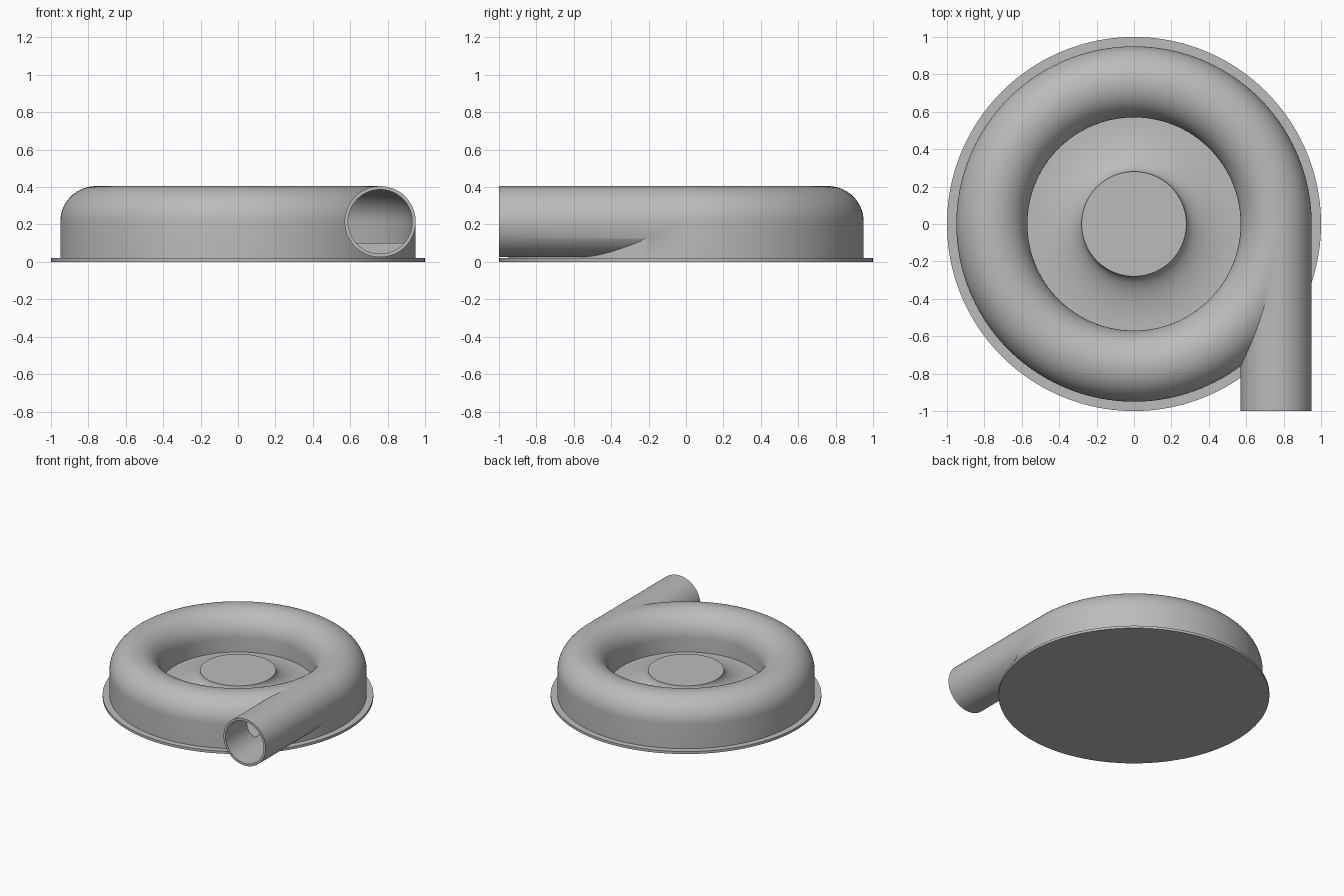
import bpy, bmesh
from math import sin, cos, pi
from mathutils import Matrix

if "Cube" in bpy.data.objects:
    bpy.data.objects.remove(bpy.data.objects["Cube"])

RING, TUBE, MID, WALL = 0.76, 0.19, 0.215, 0.018   # scroll radius, tube radius, axis height, wall
FLOOR, HUB_R, HUB_Z, FLANGE = 0.10, 0.28, 0.22, 0.02

grey = bpy.data.materials.new("cast_grey")
grey.use_nodes = True
colour = (0.5, 0.5, 0.5, 1)
grey.diffuse_color = colour
grey.node_tree.nodes["Principled BSDF"].inputs["Base Color"].default_value = colour


def finish(name, bm):
    bmesh.ops.recalc_face_normals(bm, faces=bm.faces)
    mesh = bpy.data.meshes.new(name)
    bm.to_mesh(mesh)
    bm.free()
    mesh.materials.append(grey)
    obj = bpy.data.objects.new(name, mesh)
    bpy.context.collection.objects.link(obj)
    return obj


def lathe(name, profile, closed=False, steps=160):
    """Spin an (r, z) profile about the z axis."""
    bm = bmesh.new()
    verts = [bm.verts.new((r, 0, z)) for r, z in profile]
    edges = [bm.edges.new(pair) for pair in zip(verts, verts[1:])]
    if closed:
        edges.append(bm.edges.new((verts[-1], verts[0])))
    bmesh.ops.spin(bm, geom=verts + edges, axis=(0, 0, 1), cent=(0, 0, 0),
                   angle=2 * pi, steps=steps, use_merge=True)
    bmesh.ops.remove_doubles(bm, verts=bm.verts, dist=1e-5)
    return finish(name, bm)


def pipe(name, radius, y0, y1):
    """Solid cylinder along y on the outlet axis."""
    bm = bmesh.new()
    place = Matrix.Translation((RING, (y0 + y1) / 2, MID)) @ Matrix.Rotation(pi / 2, 4, 'X')
    bmesh.ops.create_cone(bm, cap_ends=True, segments=96, radius1=radius, radius2=radius,
                          depth=y1 - y0, matrix=place)
    return finish(name, bm)


def combine(target, tool, operation):
    mod = target.modifiers.new(operation.lower(), 'BOOLEAN')
    mod.operation, mod.object, mod.solver = operation, tool, 'EXACT'
    bpy.context.view_layer.objects.active = target
    bpy.ops.object.modifier_apply(modifier=mod.name)
    bpy.data.objects.remove(tool)


def arch(radius, n=32):
    """Half circle over the scroll axis, outside to inside."""
    return [(RING + radius * cos(pi * i / n), MID + radius * sin(pi * i / n)) for i in range(n + 1)]


# Scroll casing: straight outer wall, rounded top, floor sweeping up to the hub
sweep = [(0.57 - 0.29 * sin(pi / 2 * i / 20), HUB_Z - (HUB_Z - FLOOR) * cos(pi / 2 * i / 20))
         for i in range(21)]
casing = lathe("scroll_casing", [(0, 0.01), (RING + TUBE, 0.01)] + arch(TUBE) + sweep + [(0, HUB_Z)])

# Tangential outlet pipe, then the hollow bore and scroll channel
combine(casing, pipe("outlet_pipe", TUBE, -1.0, -0.01), 'UNION')
inner = TUBE - WALL
channel = lathe("channel", [(RING + inner, FLOOR)] + arch(inner) + [(RING - inner, FLOOR)], closed=True)
combine(casing, channel, 'DIFFERENCE')
combine(casing, pipe("bore", inner - 0.0005, -1.1, -0.005), 'DIFFERENCE')

# Flat round mounting flange
flange = lathe("mounting_flange", [(0, 0), (1, 0), (1, FLANGE), (0, FLANGE)])

for obj in (casing, flange):
    bpy.ops.object.select_all(action='DESELECT')
    obj.select_set(True)
    bpy.context.view_layer.objects.active = obj
    bpy.ops.object.shade_smooth_by_angle(angle=pi / 6)
